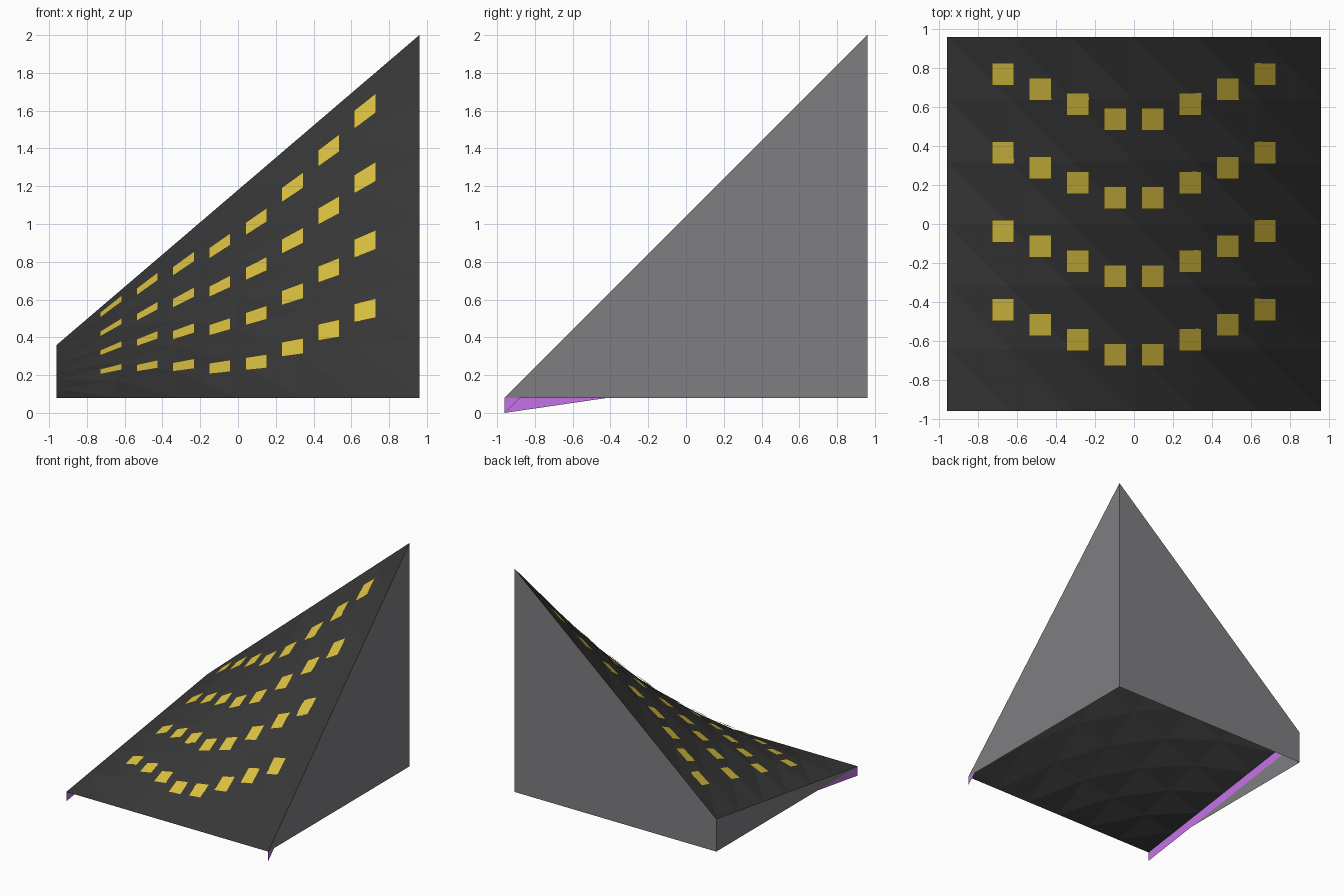
import bpy

H = 0.96        # half width of the ramp
BASE = 0.08     # height of the wall feet and the front edge
LOW, HIGH = 0.36, 2.0   # back corner heights, right and left

cube = bpy.data.objects.get("Cube")
if cube:
    bpy.data.objects.remove(cube, do_unlink=True)


def material(name, rgb):
    mat = bpy.data.materials.new(name)
    mat.use_nodes = True
    mat.diffuse_color = (*rgb, 1)
    bsdf = next(n for n in mat.node_tree.nodes if n.type == 'BSDF_PRINCIPLED')
    bsdf.inputs["Base Color"].default_value = (*rgb, 1)
    return mat


dark = material("dark_grey", (0.04, 0.04, 0.04))
grey = material("mid_grey", (0.21, 0.21, 0.225))
yellow = material("yellow", (0.73, 0.55, 0.055))
purple = material("purple", (0.56, 0.17, 0.80))


def height(x, y):
    """Twisted ramp surface: level front edge, sloping back edge."""
    u, v = (x + H) / (2 * H), (y + H) / (2 * H)
    return BASE + v * (LOW + u * (HIGH - LOW) - BASE)


def on_ramp(x, y, lift=0.0):
    return (x, y, height(x, y) + lift)


def build(name, verts, faces, mat):
    mesh = bpy.data.meshes.new(name)
    mesh.from_pydata(verts, [], faces)
    mesh.materials.append(mat)
    mesh.update()
    obj = bpy.data.objects.new(name, mesh)
    bpy.context.collection.objects.link(obj)
    return obj


# Ramp deck: twisted grid, split along the diagonal that keeps it concave
N = 6
steps = [-H + 2 * H * i / N for i in range(N + 1)]
verts = [on_ramp(x, y) for y in steps for x in steps]
faces = []
for j in range(N):
    for i in range(N):
        a = j * (N + 1) + i
        b, c, d = a + 1, a + N + 2, a + N + 1
        faces += [(a, b, d), (b, c, d)]
build("ramp_deck", verts, faces, dark)

# Side walls and the trim strips that hang from the deck edges
for side, x in (("left", H), ("right", -H)):
    order = (0, 1, 2) if x > 0 else (2, 1, 0)
    build(side + "_wall", [(x, -H, BASE), (x, H, BASE), on_ramp(x, H)],
          [order], grey)
    xi = x * 0.9995
    order = (0, 1, 2, 3) if x > 0 else (3, 2, 1, 0)
    build(side + "_trim",
          [on_ramp(xi, -H, -BASE), on_ramp(xi, H, -BASE),
           on_ramp(xi, H), on_ramp(xi, -H)], [order], purple)

# Back wall
build("back_wall", [(H, H, BASE), (-H, H, BASE), on_ramp(-H, H), on_ramp(H, H)],
      [(0, 1, 2, 3)], grey)

# Chevron rows of marker plates
COLUMNS, ROWS, HALF = 8, 4, 0.0576
verts, faces = [], []
for row in range(ROWS):
    for col in range(COLUMNS):
        off = col - (COLUMNS - 1) / 2
        x = 0.192 * off
        y = -0.71 + 0.403 * row + 0.077 * (abs(off) + 0.0)
        n = len(verts)
        verts += [on_ramp(x + sx * HALF, y + sy * HALF, 0.009)
                  for sx, sy in ((-1, -1), (1, -1), (1, 1), (-1, 1))]
        faces.append((n, n + 1, n + 2, n + 3))
build("chevron_markers", verts, faces, yellow)
